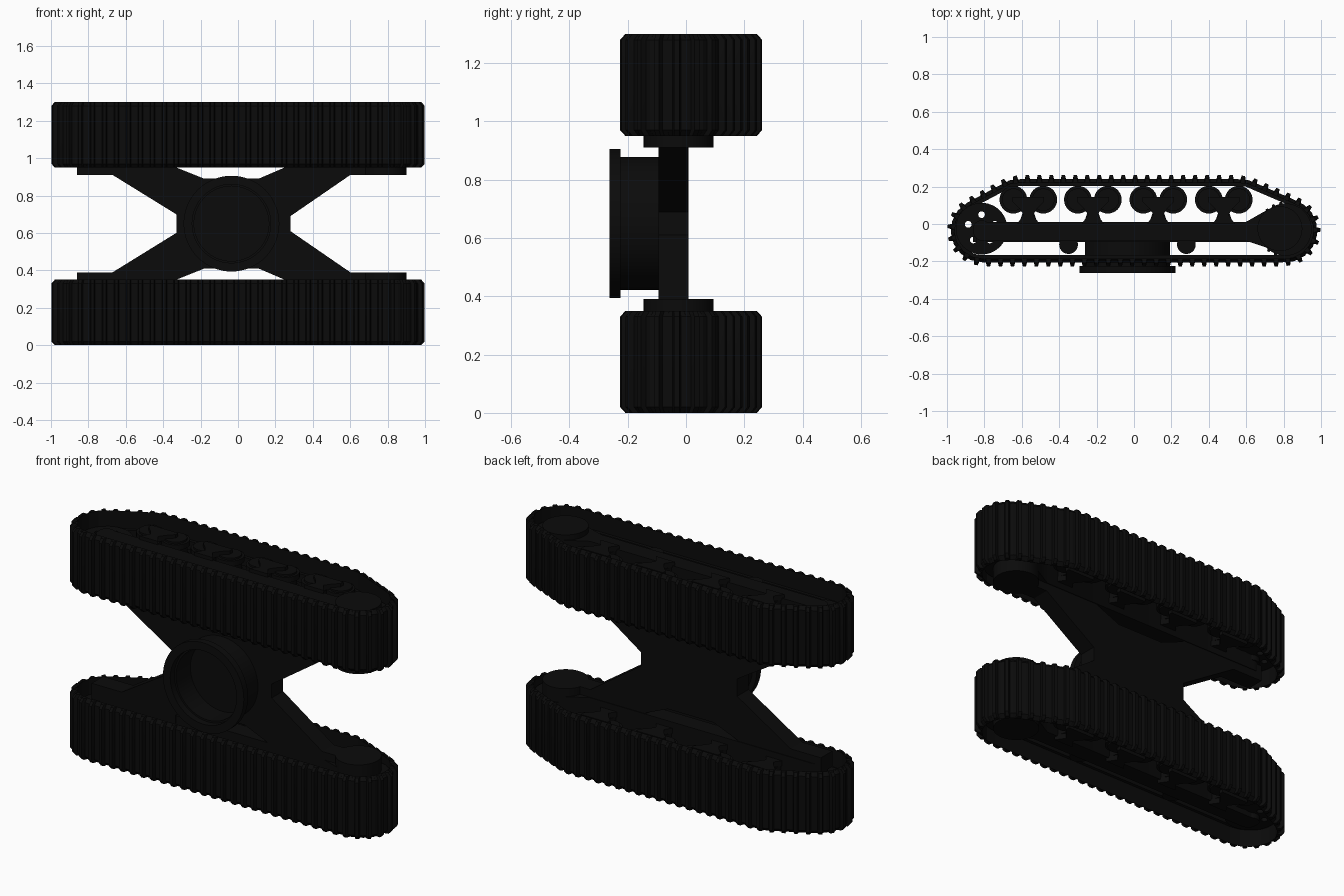
import bpy, bmesh, math
from mathutils import Vector, Matrix
from mathutils.geometry import convex_hull_2d

if "Cube" in bpy.data.objects:
    bpy.data.objects.remove(bpy.data.objects["Cube"])

HEIGHT = 1.30          # overall z; the two tracks mirror about its middle
black = bpy.data.materials.new("matte black")
black.diffuse_color = (0.0032, 0.0032, 0.0032, 1)
black.use_nodes = True
black.node_tree.nodes["Principled BSDF"].inputs["Base Color"].default_value = black.diffuse_color


def finish(name, bm, mirror=True):
    if mirror:
        dup = bmesh.ops.duplicate(bm, geom=bm.verts[:] + bm.edges[:] + bm.faces[:])
        for v in dup["geom"]:
            if isinstance(v, bmesh.types.BMVert):
                v.co.z = HEIGHT - v.co.z
    bmesh.ops.recalc_face_normals(bm, faces=bm.faces)
    me = bpy.data.meshes.new(name)
    bm.to_mesh(me)
    bm.free()
    me.materials.append(black)
    ob = bpy.data.objects.new(name, me)
    bpy.context.collection.objects.link(ob)
    bpy.ops.object.select_all(action='DESELECT')
    ob.select_set(True)
    bpy.context.view_layer.objects.active = ob
    bpy.ops.object.shade_smooth_by_angle(angle=math.radians(30))
    return ob


def circle(x, y, r, n=40):
    return [(x + r * math.cos(2 * math.pi * i / n), y + r * math.sin(2 * math.pi * i / n))
            for i in range(n)]


def plate(bm, outline, z0, z1, holes=(), mat=None):
    """Extrude an xy outline (with optional holes) from z0 to z1."""
    edges, verts = [], []
    for loop in [outline, *holes]:
        vs = [bm.verts.new((x, y, z0)) for x, y in loop]
        verts += vs
        edges += [bm.edges.new((vs[i - 1], vs[i])) for i in range(len(vs))]
    if holes:
        res = bmesh.ops.triangle_fill(bm, edges=edges, use_beauty=True, use_dissolve=False)
        faces = [f for f in res["geom"] if isinstance(f, bmesh.types.BMFace)]
    else:
        faces = [bm.faces.new(verts)]
    ext = bmesh.ops.extrude_face_region(bm, geom=faces, use_keep_orig=True)
    new = [v for v in ext["geom"] if isinstance(v, bmesh.types.BMVert)]
    for v in new:
        v.co.z = z1
    if mat:
        bmesh.ops.transform(bm, matrix=mat, verts=verts + new)


# Track path: taut loop around the end wheels and the outer rollers
def track_path(shrink, count):
    pts = []
    for x, y, r in ((-0.81, -0.035, 0.17), (0.81, -0.035, 0.17),
                    (-0.63, 0.14, 0.10), (0.58, 0.14, 0.10)):
        pts += circle(x, y, r - shrink, 120)
    hull = [Vector(pts[i]) for i in convex_hull_2d(pts)]
    hull.append(hull[0])
    lens = [(b - a).length for a, b in zip(hull, hull[1:])]
    step, out, seg, done = sum(lens) / count, [], 0, 0.0
    for k in range(count):
        while seg < len(lens) - 1 and done + lens[seg] < k * step:
            done += lens[seg]
            seg += 1
        t = (k * step - done) / lens[seg]
        out.append(hull[seg].lerp(hull[seg + 1], t))
    area = sum(a.x * b.y - b.x * a.y for a, b in zip(out, out[1:]))
    return out if area > 0 else out[::-1]


# Track shoes: plate with a raised grouser, chamfered at both ends
bm = bmesh.new()
path = track_path(0.0, 68)
for a, b in zip(path, path[1:] + path[:1]):
    t = (b - a).normalized()
    n = Vector((t.y, -t.x))
    L = (b - a).length
    prof = ((0, -0.02), (L, -0.02), (L, 0), (L * .72, 0), (L * .64, 0.021),
            (L * .36, 0.021), (L * .28, 0), (0, 0))
    rings = []
    for z, drop in ((0, 0.018), (0.02, 0), (0.33, 0), (0.35, 0.018)):
        ring = []
        for u, h in prof:
            p = a + t * u + n * (max(h - drop, -0.018) if h >= 0 else h)
            ring.append(bm.verts.new((p.x, p.y, z)))
        rings.append(ring)
    for r0, r1 in zip(rings, rings[1:]):
        for i in range(8):
            bm.faces.new((r0[i - 1], r0[i], r1[i], r1[i - 1]))
    bm.faces.new(rings[0])
    bm.faces.new(rings[-1])
finish("track_shoes", bm)

# Chain links: two bands inside the shoes
bm = bmesh.new()
outer = [tuple(p) for p in track_path(0.015, 136)]
inner = [tuple(p) for p in track_path(0.038, 136)]
for z in (0.10, 0.20):
    plate(bm, outer, z, z + 0.05, [inner])
finish("chain_links", bm)

# Front idler wheel with five through holes and a hub
bm = bmesh.new()
IX, IY = -0.815, -0.025
holes = [circle(IX + .075 * math.cos(a), IY + .075 * math.sin(a), 0.018, 16)
         for a in (math.radians(90 + 72 * k) for k in range(5))]
plate(bm, circle(IX, IY, 0.138, 48), 0.09, 0.26, holes)
plate(bm, circle(IX, IY, 0.045), 0.06, 0.29)
finish("idler_wheel", bm)

# Drive sprocket with teeth and its motor housing
bm = bmesh.new()
SX, SY = 0.81, -0.03
teeth = []
for k in range(88):
    r = 0.15 if k % 4 < 2 else 0.13
    a = 2 * math.pi * k / 88
    teeth.append((SX + r * math.cos(a), SY + r * math.sin(a)))
plate(bm, teeth, 0.15, 0.20)
plate(bm, circle(SX, SY, 0.14, 48), 0.07, 0.31)
finish("drive_sprocket", bm)
bm = bmesh.new()
plate(bm, circle(0.78, -0.025, 0.12, 48), 0.03, 0.39)
finish("drive_motor", bm)

# Track frame beam: rounded at the idler, flaring out to the sprocket
bm = bmesh.new()
beam = [(-0.80, -0.09), (0.60, -0.09), (0.72, -0.13), (0.72, 0.08), (0.60, 0.012), (-0.80, 0.012)]
beam += [(-0.81 - .05 * math.sin(a), -0.039 + .051 * math.cos(a))
         for a in (math.pi * k / 10 for k in range(11))]
plate(bm, beam, 0.06, 0.345)
finish("track_frame_beam", bm)

# Ground rollers in pairs on pivoting bogies
rollers, bogies = bmesh.new(), bmesh.new()
for cx in (-0.565, -0.22, 0.13, 0.48):
    for x in (cx - 0.08, cx + 0.08):
        plate(rollers, circle(x, 0.13, 0.06, 32), 0.06, 0.29)
        for z in (0.07, 0.16, 0.25):
            plate(rollers, circle(x, 0.13, 0.074, 32), z, z + 0.03)
    shape = [(-.06, 0), (.06, 0), (.025, .05), (.05, .085), (.085, .12), (.085, .145),
             (-.085, .145), (-.085, .12), (-.05, .085), (-.025, .05)]
    for z in (0.04, 0.28):
        plate(bogies, [(cx + x, y) for x, y in shape], z, z + 0.03)
    plate(bogies, [(cx - .05, 0), (cx + .05, 0), (cx + .02, .09), (cx - .02, .09)], 0.07, 0.28)
finish("ground_rollers", rollers)
finish("roller_bogies", bogies)

# Carrier rollers for the return run
bm = bmesh.new()
for x in (-0.35, 0.28):
    plate(bm, circle(x, -0.11, 0.05, 32), 0.08, 0.27)
finish("carrier_rollers", bm)

# Centre X frame, drawn in x-z then turned so its thickness lies along y
upright = Matrix(((1, 0, 0, 0), (0, 0, 1, 0), (0, 1, 0, 0), (0, 0, 0, 1)))
half = [(0.28, 0.69), (0.60, 0.91), (0.72, 0.91), (0.72, 1.0), (0.25, 1.0), (0.25, 0.95),
        (0.11, 0.89), (-0.18, 0.89), (-0.33, 0.95), (-0.33, 1.0), (-0.86, 1.0),
        (-0.86, 0.91), (-0.67, 0.91), (-0.33, 0.70)]
outline = half + [(x, HEIGHT - z) for x, z in reversed(half)]
bm = bmesh.new()
plate(bm, outline, -0.095, 0.008, mat=upright)
finish("x_frame", bm, mirror=False)

# Slewing ring: hollow drum topped by a wider flange
bm = bmesh.new()
C = (-0.035, 0.65)
plate(bm, circle(*C, 0.228, 64), -0.225, -0.09, [circle(*C, 0.20, 64)], upright)
plate(bm, circle(*C, 0.256, 64), -0.263, -0.225, [circle(*C, 0.21, 64)], upright)
finish("slewing_ring", bm, mirror=False)
